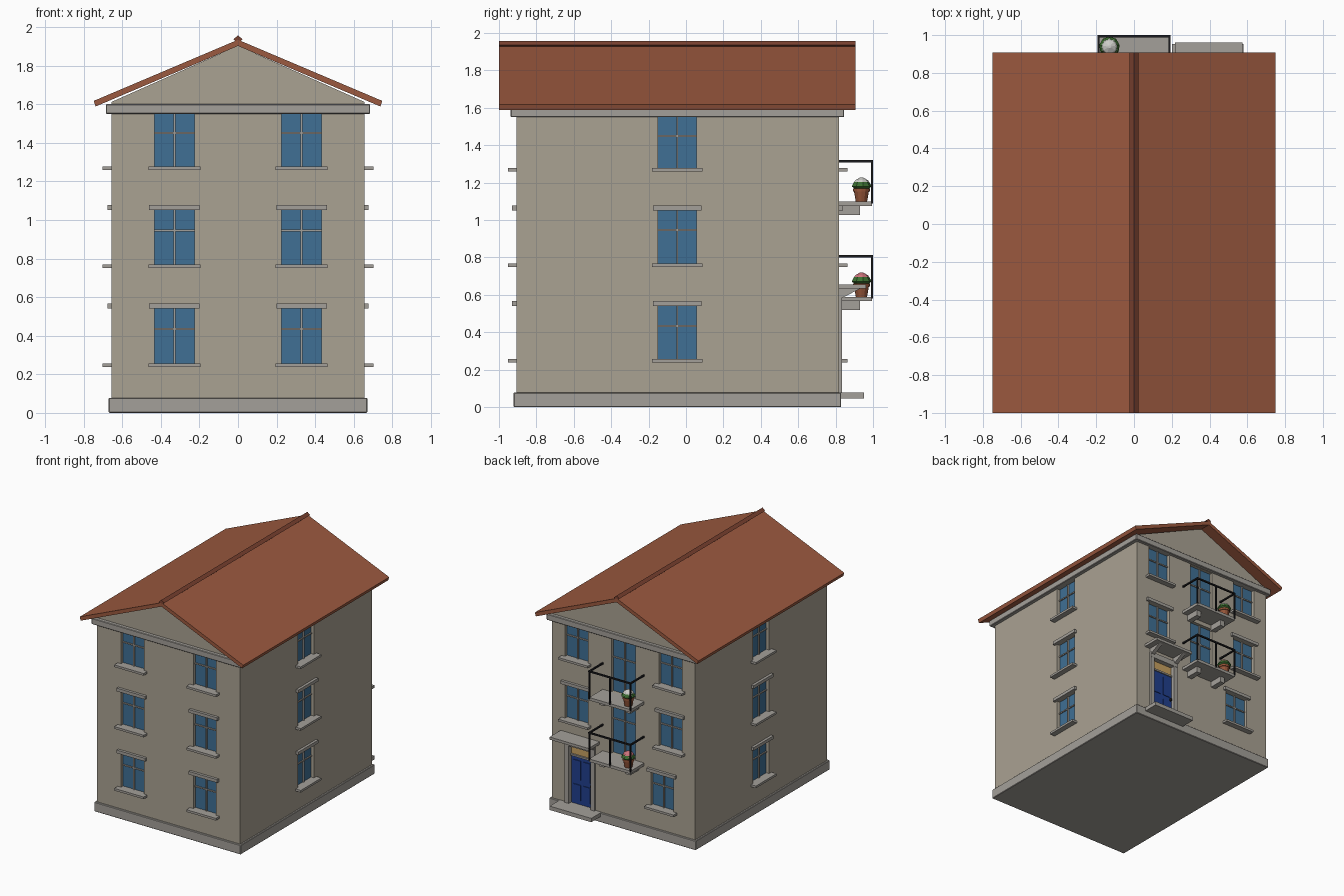
import bpy, bmesh
from mathutils import Vector

if "Cube" in bpy.data.objects:
    bpy.data.objects.remove(bpy.data.objects["Cube"])

def mat(name, r, g, b):
    m = bpy.data.materials.new(name)
    m.diffuse_color = (r, g, b, 1)
    m.use_nodes = True
    m.node_tree.nodes["Principled BSDF"].inputs["Base Color"].default_value = m.diffuse_color
    return m

PLASTER = mat("plaster", 0.40, 0.36, 0.29)
STONE = mat("stone", 0.37, 0.35, 0.32)
TILE = mat("tile", 0.33, 0.10, 0.05)
RIDGE = mat("ridge_tile", 0.20, 0.055, 0.03)
GLASS = mat("glass", 0.05, 0.16, 0.30)
DOOR = mat("door_blue", 0.015, 0.05, 0.27)
AMBER = mat("amber_glass", 0.58, 0.36, 0.12)
IRON = mat("iron", 0.012, 0.012, 0.014)
CLAY = mat("clay", 0.30, 0.09, 0.04)
LEAF = mat("leaf", 0.045, 0.16, 0.03)
WHITE = mat("white_petals", 0.6, 0.6, 0.57)
PINK = mat("pink_petals", 0.6, 0.17, 0.2)

def finish(name, bm, m=None):
    bmesh.ops.recalc_face_normals(bm, faces=bm.faces)
    me = bpy.data.meshes.new(name)
    bm.to_mesh(me)
    bm.free()
    ob = bpy.data.objects.new(name, me)
    bpy.context.collection.objects.link(ob)
    if m:
        me.materials.append(m)
    return ob

def add_box(bm, lo, hi):
    vs = bmesh.ops.create_cube(bm, size=1)["verts"]
    lo, hi = Vector(lo), Vector(hi)
    for v in vs:
        v.co = (lo + hi) / 2 + v.co * (hi - lo)

def boxes(name, spans, m):
    bm = bmesh.new()
    for lo, hi in spans:
        add_box(bm, lo, hi)
    return finish(name, bm, m)

def prism(name, pts, axis, a, b, m):
    """Extrude a 2D profile along x (profile in y,z) or y (profile in x,z)."""
    put = (lambda p: (a, p[0], p[1])) if axis == "x" else (lambda p: (p[0], a, p[1]))
    bm = bmesh.new()
    f = bm.faces.new([bm.verts.new(put(p)) for p in pts])
    ext = bmesh.ops.extrude_face_region(bm, geom=[f])["geom"]
    d = (b - a, 0, 0) if axis == "x" else (0, b - a, 0)
    bmesh.ops.translate(bm, vec=d, verts=[v for v in ext if isinstance(v, bmesh.types.BMVert)])
    return finish(name, bm, m)

W, Y0, Y1 = 0.655, -0.907, 0.817

def span(wall, u0, u1, z0, z1, o0, o1):
    """Box measured on a wall: along it (u), up (z), outward from it (o)."""
    if wall in ("front", "back"):
        y, s = (Y0, -1) if wall == "front" else (Y1, 1)
        a, b = sorted((y + s * o0, y + s * o1))
        return (u0, a, z0), (u1, b, z1)
    s = 1 if wall == "right" else -1
    a, b = sorted((s * (W + o0), s * (W + o1)))
    return (a, u0, z0), (b, u1, z1)

DEPTH = 0.03
holes = []

def window(name, wall, c, z0, z1, half=0.104, sill=True, head=True):
    holes.append(span(wall, c - half, c + half, z0, z1, -DEPTH, 0.05))
    boxes(name + "_pane", [span(wall, c - half, c + half, z0, z1, -DEPTH - 0.01, -DEPTH + 0.003)], GLASS)
    zt = z0 + 0.63 * (z1 - z0)
    boxes(name + "_bars", [span(wall, c - 0.005, c + 0.005, z0, z1, -DEPTH, -DEPTH + 0.014),
                           span(wall, c - half, c + half, zt - 0.005, zt + 0.005, -DEPTH, -DEPTH + 0.012)], STONE)
    if sill:
        boxes(name + "_sill", [span(wall, c - 0.135, c + 0.135, z0 - 0.016, z0 + 0.002, -DEPTH, 0.046)], STONE)
    if head:
        boxes(name + "_lintel", [span(wall, c - 0.13, c + 0.13, z1, z1 + 0.026, -0.01, 0.022)], STONE)

# windows on all four sides
FLOORS = [(0.255, 0.54), (0.766, 1.052), (1.276, 1.552)]
for i, (z0, z1) in enumerate(FLOORS):
    head = i < 2
    for s in (-1, 1):
        window(f"front_window_{i}_{s}", "front", s * 0.33, z0, z1, head=head)
        if i:
            window(f"back_window_{i}_{s}", "back", s * 0.43, z0, z1, head=head)
    for wall in ("left", "right"):
        window(f"{wall}_window_{i}", wall, -0.047, z0, z1, head=head)
window("back_window_0", "back", -0.355, *FLOORS[0])

# balconies with glazed doors, railings and flower pots
def lathe(name, x, y, prof, m, sides=12):
    bm = bmesh.new()
    for (r0, z0), (r1, z1) in zip(prof, prof[1:]):
        vs = bmesh.ops.create_cone(bm, cap_ends=True, segments=sides, radius1=r0, radius2=r1, depth=z1 - z0)["verts"]
        bmesh.ops.translate(bm, vec=(x, y, (z0 + z1) / 2), verts=vs)
    return finish(name, bm, m)

for n, (z, petals) in enumerate(((0.59, PINK), (1.098, WHITE))):
    window(f"balcony_door_{n}", "back", 0, z, z + 0.45, half=0.11, sill=False, head=False)
    boxes(f"balcony_slab_{n}", [((-0.19, Y1 - 0.01, z - 0.024), (0.19, 0.995, z))], STONE)
    boxes(f"balcony_brackets_{n}", [((s * 0.12 - 0.022, Y1 - 0.01, z - 0.072), (s * 0.12 + 0.022, 0.93, z - 0.024))
                                    for s in (-1, 1)], STONE)
    t, r = z + 0.222, 0.005
    rails = [((-0.194, 0.988, t - 0.012), (0.194, 1.0, t))]
    rails += [((s * 0.188 - 0.006, Y1, t - 0.012), (s * 0.188 + 0.006, 1.0, t)) for s in (-1, 1)]
    rails += [((x - r, 0.989, z - 0.01), (x + r, 0.999, t)) for x in (-0.188, 0, 0.188)]
    boxes(f"balcony_railing_{n}", rails, IRON)
    px, py = -0.13, 0.938
    lathe(f"flower_pot_{n}", px, py, [(0.03, z), (0.04, z + 0.056), ], CLAY)
    lathe(f"flower_pot_rim_{n}", px, py, [(0.045, z + 0.055), (0.045, z + 0.072)], CLAY)
    lathe(f"foliage_{n}", px, py, [(0.04, z + 0.07), (0.055, z + 0.082), (0.042, z + 0.105)], LEAF, 9)
    lathe(f"flowers_{n}", px, py, [(0.046, z + 0.098), (0.035, z + 0.115), (0.008, z + 0.13)], petals, 9)

# entrance door, surround, canopy and step
DX = 0.39
holes.append(span("back", DX - 0.1, DX + 0.1, 0.078, 0.555, -DEPTH, 0.05))
boxes("door_leaf", [span("back", DX - 0.1, DX + 0.1, 0.07, 0.47, -0.04, -0.018)], DOOR)
boxes("door_panels", [span("back", DX + s * 0.045 - 0.032, DX + s * 0.045 + 0.032, a, b, -0.02, -0.012)
                      for s in (-1, 1) for a, b in ((0.11, 0.24), (0.28, 0.44))], DOOR)
boxes("door_handle", [span("back", DX - 0.092, DX - 0.082, 0.25, 0.27, -0.02, -0.002)], IRON)
boxes("door_transom_bar", [span("back", DX - 0.1, DX + 0.1, 0.468, 0.482, -0.04, -0.008)], STONE)
boxes("door_fanlight", [span("back", DX - 0.1, DX + 0.1, 0.482, 0.555, -0.04, -0.022)], AMBER)
boxes("door_surround", [span("back", DX + s * 0.118 - 0.018, DX + s * 0.118 + 0.018, 0.07, 0.59, -0.01, 0.016)
                        for s in (-1, 1)] + [span("back", DX - 0.136, DX + 0.136, 0.555, 0.6, -0.01, 0.018)], STONE)
boxes("door_canopy", [((0.218, Y1 - 0.01, 0.634), (0.574, 0.962, 0.656))], STONE)
for s in (-1, 1):
    prism(f"canopy_bracket_{s}", [(Y1 - 0.005, 0.585), (Y1 + 0.02, 0.585), (0.935, 0.635), (Y1 - 0.005, 0.635)],
          "x", DX + s * 0.118 - 0.016, DX + s * 0.118 + 0.016, STONE)
boxes("door_step", [((0.2, Y1 - 0.01, 0.047), (0.58, 0.952, 0.079))], STONE)

# walls with gables, recessed openings cut out
walls = prism("walls", [(-W, 0.02), (W, 0.02), (W, 1.612), (0, 1.903), (-W, 1.612)], "y", Y0, Y1, PLASTER)
cutter = boxes("opening_cutter", holes, PLASTER)
cutter.hide_render = True
mod = walls.modifiers.new("openings", "BOOLEAN")
mod.operation, mod.solver, mod.object = "DIFFERENCE", "EXACT", cutter
bpy.context.view_layer.objects.active = walls
bpy.ops.object.modifier_apply(modifier=mod.name)
bpy.data.objects.remove(cutter)

# plinth and cornice
plinth = boxes("plinth", [((-0.67, -0.922, 0), (0.67, 0.83, 0.078))], STONE)
cornice = boxes("cornice", [((-0.685, -0.937, 1.55), (0.685, 0.845, 1.6))], STONE)
for ob in (plinth, cornice):
    bev = ob.modifiers.new("edge", "BEVEL")
    bev.width, bev.segments = 0.004, 1

# roof and ridge
prism("roof", [(0, 1.934), (0.748, 1.617), (0.738, 1.588), (0, 1.902), (-0.738, 1.588), (-0.748, 1.617)],
      "y", -1.0, 0.907, TILE)
prism("ridge_cap", [(0, 1.957), (0.024, 1.936), (0, 1.916), (-0.024, 1.936)], "y", -1.0, 0.907, RIDGE)
